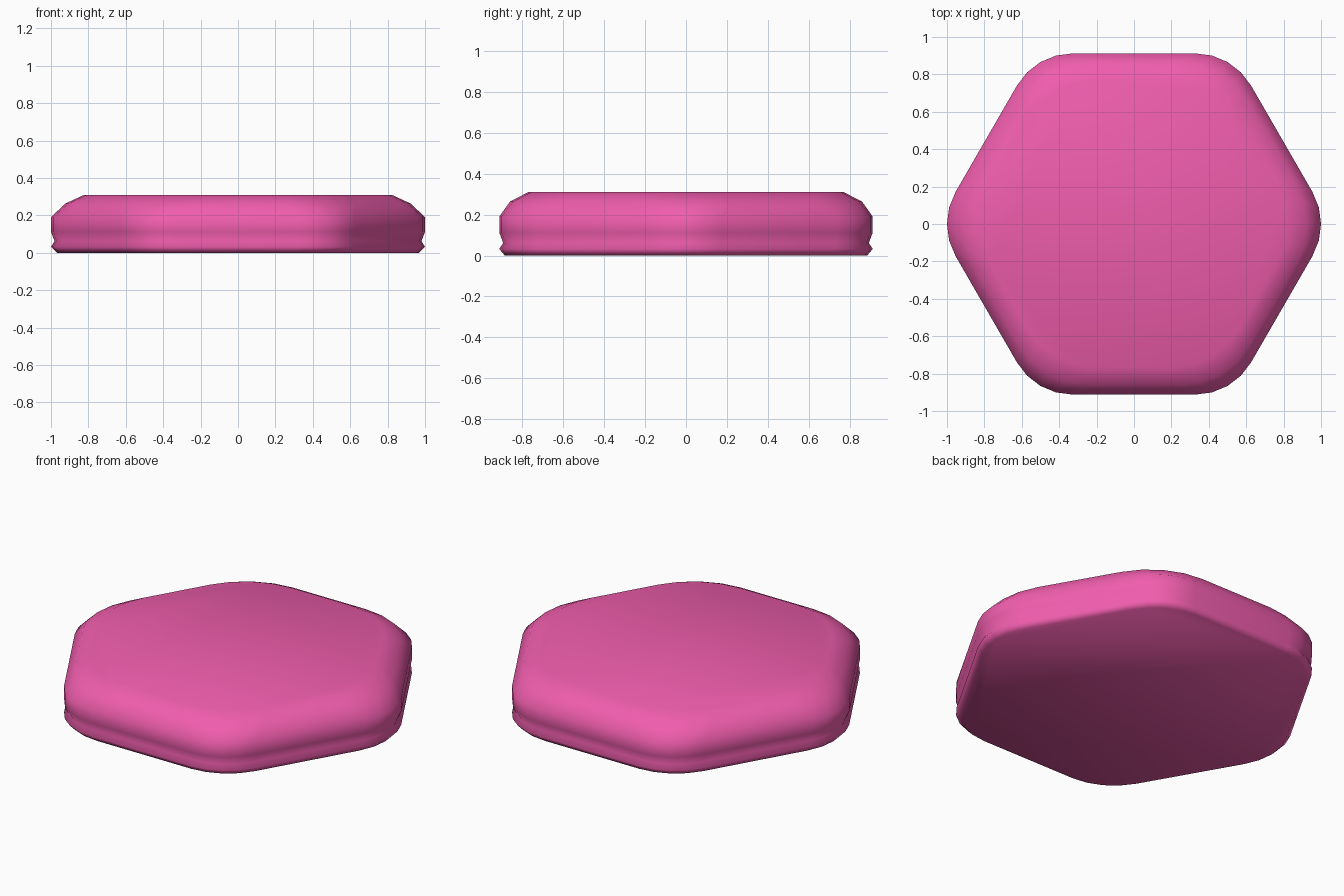
import bpy, bmesh
from math import cos, sin, radians

if "Cube" in bpy.data.objects:
    bpy.data.objects.remove(bpy.data.objects["Cube"])

# Cross-section: (height, distance to flat side, distance to rounded corner)
PROFILE = [
    (0.00, 0.885, 0.968),
    (0.032, 0.912, 1.00),
    (0.062, 0.893, 0.981),
    (0.112, 0.912, 1.00),
    (0.19, 0.912, 1.00),
    (0.263, 0.860, 0.924),
    (0.31, 0.770, 0.822),
]


def hex_ring(bm, z, side, tip):
    """Ring of a hexagon with five-point rounded corners."""
    c30 = cos(radians(30))
    r = (side / c30 - tip) / (1 / c30 - 1)
    ring = []
    for corner in range(6):
        a = radians(60 * corner)
        cx, cy = (tip - r) * cos(a), (tip - r) * sin(a)
        for step in (-30, -15, 0, 15, 30):
            b = a + radians(step)
            ring.append(bm.verts.new((cx + r * cos(b), cy + r * sin(b), z)))
    return ring


# Hexagonal tile: stacked rings, closed at top and bottom
bm = bmesh.new()
rings = [hex_ring(bm, *row) for row in PROFILE]
for low, high in zip(rings, rings[1:]):
    for i in range(len(low)):
        j = (i + 1) % len(low)
        bm.faces.new((low[i], low[j], high[j], high[i]))
bm.faces.new(rings[0][::-1])
bm.faces.new(rings[-1])
for f in bm.faces:
    f.smooth = True
mesh = bpy.data.meshes.new("hexagonal_tile")
bm.to_mesh(mesh)
bm.free()
tile = bpy.data.objects.new("hexagonal_tile", mesh)
bpy.context.collection.objects.link(tile)

# Pink finish
pink = bpy.data.materials.new("pink")
pink.diffuse_color = (0.87, 0.11, 0.42, 1)
pink.use_nodes = True
pink.node_tree.nodes["Principled BSDF"].inputs["Base Color"].default_value = pink.diffuse_color
mesh.materials.append(pink)
